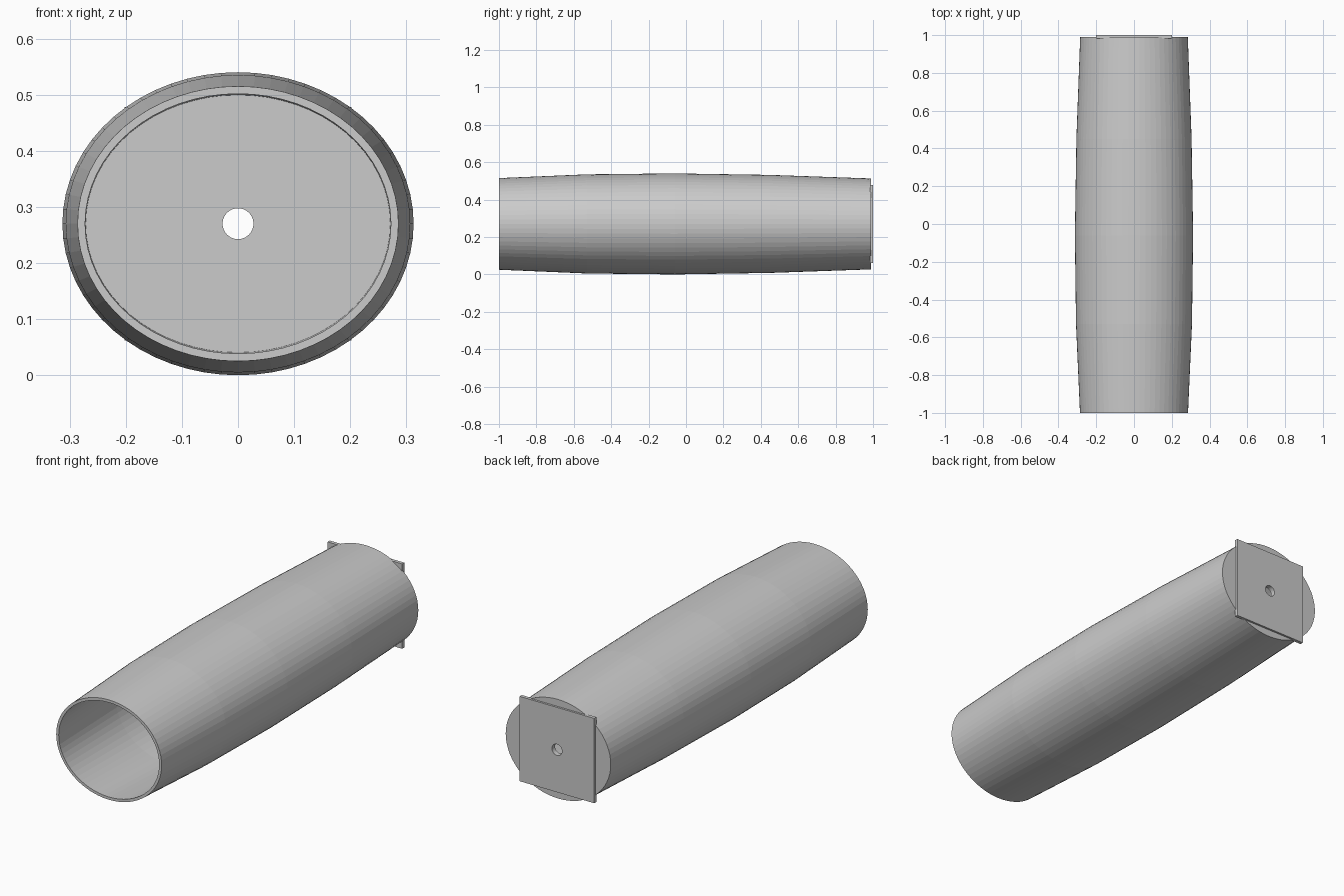
import bpy, bmesh, math

if "Cube" in bpy.data.objects:
    bpy.data.objects.remove(bpy.data.objects["Cube"])

N = 64          # sides around the axis
CZ = 0.27       # height of the axis
HOLE = 0.0275
WALL = 0.0135


def oval(y, rx, rz):
    return [(rx * math.cos(2 * math.pi * i / N), y,
             CZ + rz * math.sin(2 * math.pi * i / N)) for i in range(N)]


def rectangle(y, hx, hz):
    pts = []
    for i in range(N):
        c, s = math.cos(2 * math.pi * i / N), math.sin(2 * math.pi * i / N)
        m = max(abs(c), abs(s))
        pts.append((hx * c / m, y, CZ + hz * s / m))
    return pts


def loft_closed(name, rings):
    """Skin a list of rings, joining the last back to the first."""
    bm = bmesh.new()
    loops = [[bm.verts.new(p) for p in r] for r in rings]
    for k, a in enumerate(loops):
        b = loops[(k + 1) % len(loops)]
        for i in range(N):
            j = (i + 1) % N
            bm.faces.new((a[i], a[j], b[j], b[i]))
    bmesh.ops.recalc_face_normals(bm, faces=bm.faces)
    me = bpy.data.meshes.new(name)
    bm.to_mesh(me)
    bm.free()
    ob = bpy.data.objects.new(name, me)
    bpy.context.collection.objects.link(ob)
    return ob


# Bulging hollow barrel, open at the front, capped at the back around a hole
BACK, CAP = 0.99, 0.975
profile = [(-1.0, 0.286, 0.245), (-0.53, 0.307, 0.265), (-0.06, 0.313, 0.27),
           (0.45, 0.305, 0.262), (BACK, 0.285, 0.243)]
outer = [oval(*p) for p in profile]
inner = [oval(min(y, CAP), rx - WALL, rz - WALL) for y, rx, rz in reversed(profile)]
hole = [oval(BACK, HOLE, HOLE), oval(CAP, HOLE, HOLE)]
loft_closed("barrel", outer + hole + inner)

# Thin rectangular mounting plate on the back, corners standing proud
HX, HZ = 0.202, 0.208
loft_closed("back_plate", [rectangle(0.983, HX, HZ), rectangle(1.0, HX, HZ),
                           oval(1.0, HOLE, HOLE), oval(0.983, HOLE, HOLE)])
